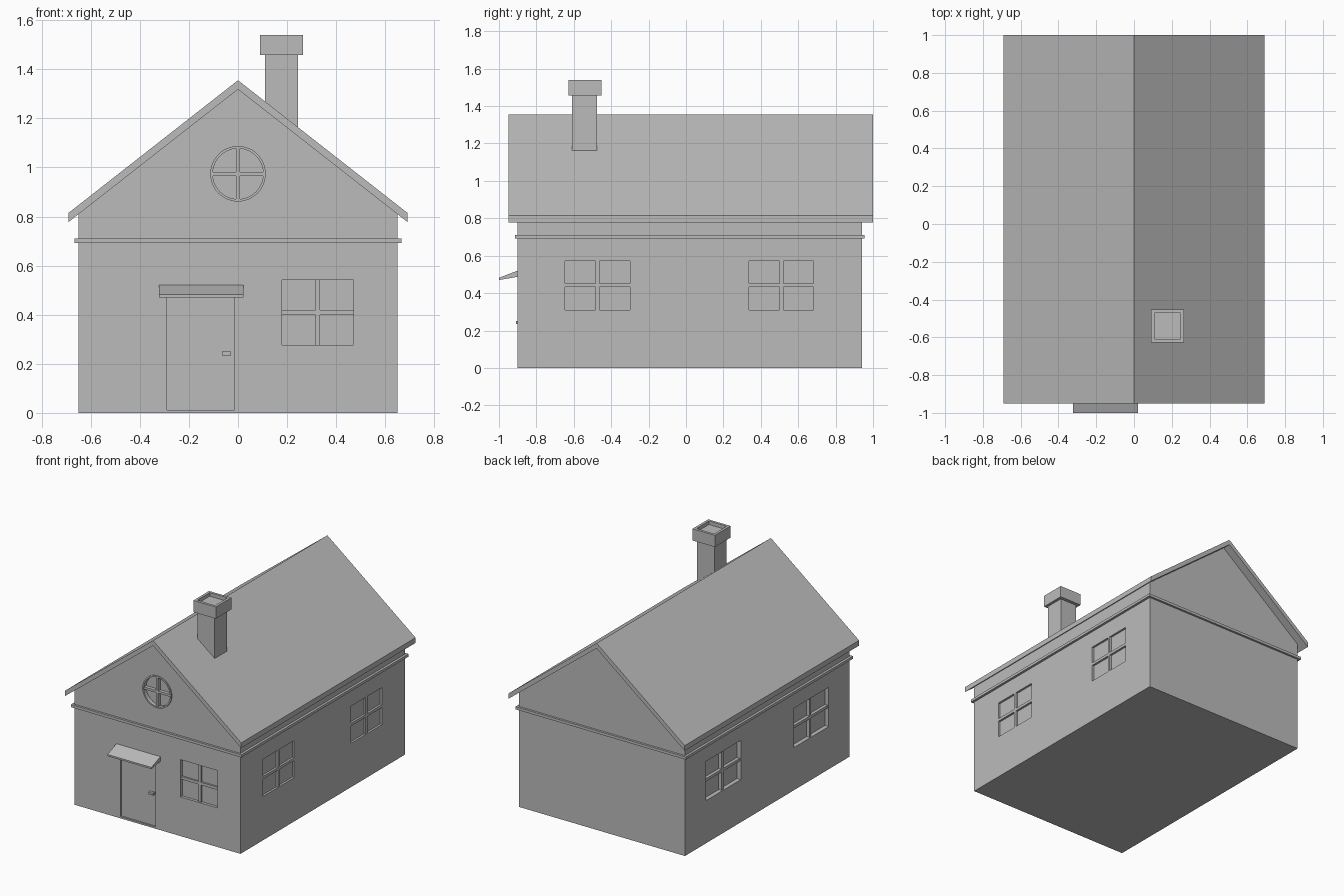
import bpy
import bmesh
from math import pi
from mathutils import Matrix, Vector

old = bpy.data.objects.get("Cube")
if old:
    bpy.data.objects.remove(old, do_unlink=True)

GREY = (0.5, 0.5, 0.5, 1)
grey = bpy.data.materials.new("plain_grey")
grey.use_nodes = True
grey.diffuse_color = GREY
grey.node_tree.nodes["Principled BSDF"].inputs["Base Color"].default_value = GREY


def finish(name, bm):
    bmesh.ops.recalc_face_normals(bm, faces=bm.faces)
    mesh = bpy.data.meshes.new(name)
    bm.to_mesh(mesh)
    bm.free()
    mesh.materials.append(grey)
    obj = bpy.data.objects.new(name, mesh)
    bpy.context.collection.objects.link(obj)
    return obj


def box(name, x, y, z):
    """Box from (low, high) ranges."""
    bm = bmesh.new()
    size = [r[1] - r[0] for r in (x, y, z)]
    mid = Vector([(r[0] + r[1]) / 2 for r in (x, y, z)])
    bmesh.ops.create_cube(bm, size=1, matrix=Matrix.Translation(mid) @ Matrix.Diagonal((*size, 1)))
    return finish(name, bm)


def prism(name, points, vec):
    """Extrude a closed 3D outline along vec."""
    bm = bmesh.new()
    face = bm.faces.new([bm.verts.new(p) for p in points])
    out = bmesh.ops.extrude_face_region(bm, geom=[face])
    bmesh.ops.translate(bm, vec=vec, verts=[v for v in out["geom"] if isinstance(v, bmesh.types.BMVert)])
    return finish(name, bm)


def disc(name, radius, y, z):
    bm = bmesh.new()
    place = Matrix.Translation((0, (y[0] + y[1]) / 2, z)) @ Matrix.Rotation(pi / 2, 4, "X")
    bmesh.ops.create_cone(bm, cap_ends=True, segments=48, radius1=radius, radius2=radius,
                          depth=y[1] - y[0], matrix=place)
    return finish(name, bm)


def cut(target, cutter):
    cutter.hide_render = True
    mod = target.modifiers.new("cut", "BOOLEAN")
    mod.operation, mod.solver, mod.object = "DIFFERENCE", "EXACT", cutter
    bpy.context.view_layer.objects.active = target
    bpy.ops.object.modifier_apply(modifier=mod.name)
    bpy.data.objects.remove(cutter, do_unlink=True)


HALF, FRONT, BACK = 0.65, -0.9, 0.94
EAVE, RIDGE, LOW, THICK = 0.69, 1.355, 0.815, 0.037
slope = (RIDGE - LOW) / EAVE
wall_top = RIDGE - THICK - slope * HALF

# Walls with gables
walls = prism("walls", [(-HALF, FRONT, 0), (HALF, FRONT, 0), (HALF, FRONT, wall_top),
                        (0, FRONT, RIDGE - THICK), (-HALF, FRONT, wall_top)], (0, BACK - FRONT, 0))

# Roof
prism("roof", [(-EAVE, -0.95, LOW), (0, -0.95, RIDGE), (EAVE, -0.95, LOW),
               (EAVE, -0.95, LOW - THICK), (0, -0.95, RIDGE - THICK),
               (-EAVE, -0.95, LOW - THICK)], (0, 1.95, 0))

# Trim band around the walls
box("trim_band", (-0.667, 0.667), (FRONT - 0.015, BACK + 0.015), (0.692, 0.711))

# Side windows: recessed panes with cross bars
BAR = 0.01
for side, label, half_w, zr, depth, inset in ((1, "left", 0.173, (0.31, 0.573), 0.015, 0),
                                              (-1, "right", 0.195, (0.302, 0.58), 0.03, 0.008)):
    for where, yc in (("front", -0.473), ("back", 0.51)):
        name = f"{label}_{where}_window"
        yr = (yc - half_w, yc + half_w)
        zc = sum(zr) / 2
        cut(walls, box("cutter", sorted((side * (HALF - depth), side * 0.7)), yr, zr))
        xr = sorted((side * (HALF - depth - 0.01), side * (HALF - inset)))
        box(name + "_upright", xr, (yc - BAR, yc + BAR), zr)
        box(name + "_crossbar", xr, yr, (zc - BAR, zc + BAR))

# Front window
wx, wz = (0.18, 0.47), (0.277, 0.541)
cx, cz = sum(wx) / 2, sum(wz) / 2
cut(walls, box("cutter", wx, (-1, FRONT + 0.02), wz))
bar_y = (FRONT + 0.008, FRONT + 0.03)
box("front_window_upright", (cx - BAR, cx + BAR), bar_y, wz)
box("front_window_crossbar", wx, bar_y, (cz - BAR, cz + BAR))

# Round gable window
RZ, R_OUT, R_IN = 0.974, 0.113, 0.103
cut(walls, disc("cutter", R_IN, (-1, FRONT + 0.02), RZ))
ring = disc("round_window_frame", R_OUT, (FRONT - 0.008, FRONT + 0.01), RZ)
cut(ring, disc("cutter", R_IN, (-1, -0.8), RZ))
bar_y = (FRONT - 0.004, FRONT + 0.03)
box("round_window_upright", (-0.008, 0.008), bar_y, (RZ - R_IN, RZ + R_IN))
box("round_window_crossbar", (-R_IN, R_IN), bar_y, (RZ - 0.008, RZ + 0.008))

# Door, handle and canopy
cut(walls, box("cutter", (-0.29, -0.015), (-1, FRONT + 0.012), (0.012, 0.48)))
box("door_handle", (-0.065, -0.029), (FRONT - 0.008, FRONT + 0.02), (0.234, 0.25))
prism("door_canopy", [(-0.322, FRONT, 0.52), (-0.322, -1, 0.482),
                      (-0.322, -1, 0.47), (-0.322, FRONT, 0.487)], (0.344, 0, 0))

# Chimney with hollow cap
box("chimney", (0.11, 0.245), (-0.61, -0.475), (1.05, 1.47))
cap = box("chimney_cap", (0.09, 0.265), (-0.627, -0.452), (1.457, 1.54))
cut(cap, box("cutter", (0.108, 0.247), (-0.609, -0.47), (1.515, 1.6)))
